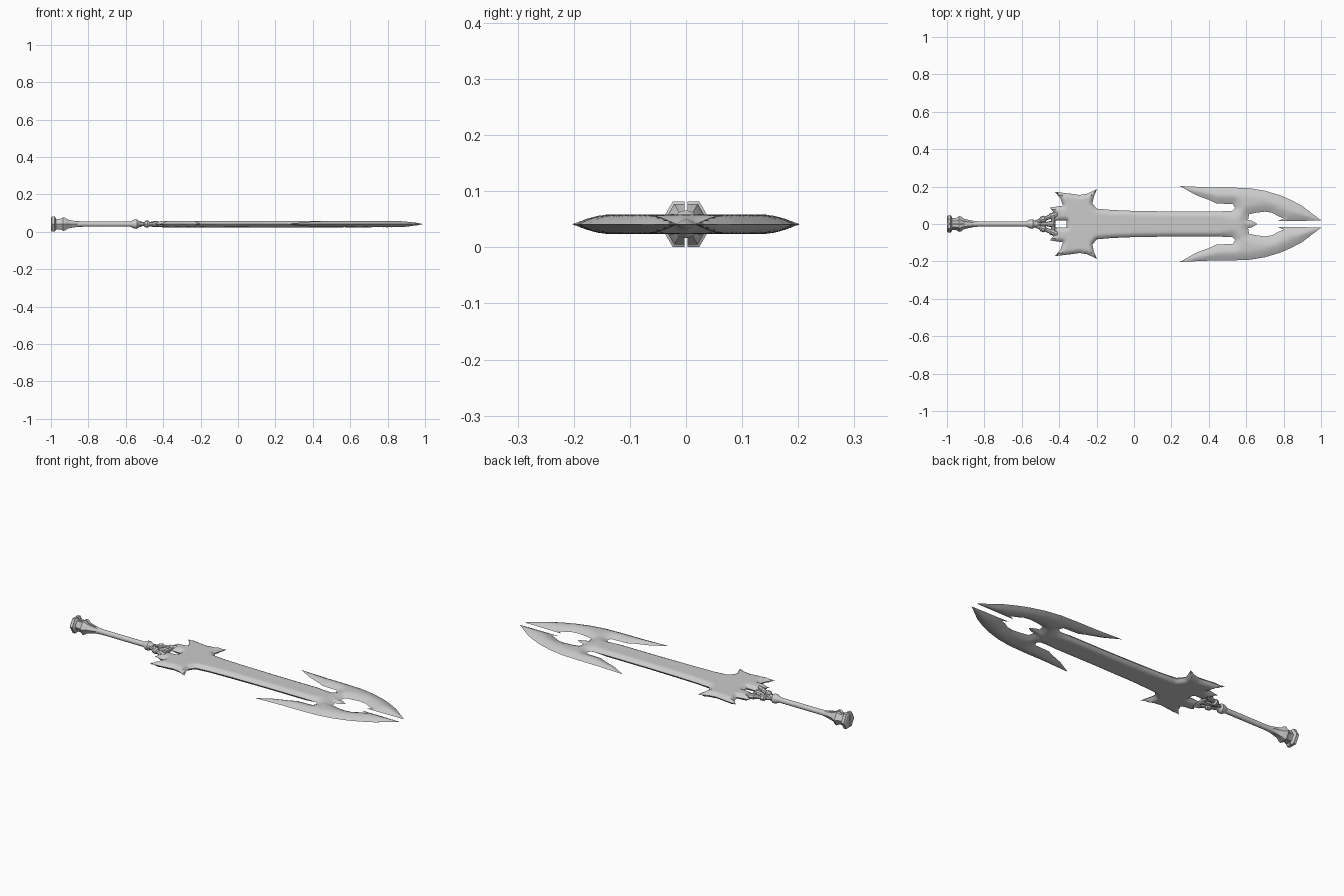
import bpy, bmesh, math
from mathutils import Vector
from mathutils.geometry import delaunay_2d_cdt, intersect_point_line

if "Cube" in bpy.data.objects:
    bpy.data.objects.remove(bpy.data.objects["Cube"])

ZC = 0.041          # height of the sword's mid plane
steel = bpy.data.materials.new("grey steel")
steel.diffuse_color = (0.6, 0.6, 0.6, 1)
steel.use_nodes = True
steel.node_tree.nodes["Principled BSDF"].inputs["Base Color"].default_value = steel.diffuse_color


def finish(name, bm, mirror=False, angle=35):
    bmesh.ops.recalc_face_normals(bm, faces=bm.faces)
    me = bpy.data.meshes.new(name)
    bm.to_mesh(me)
    bm.free()
    me.materials.append(steel)
    me.shade_smooth()
    me.set_sharp_from_angle(angle=math.radians(angle))
    ob = bpy.data.objects.new(name, me)
    bpy.context.collection.objects.link(ob)
    if mirror:
        m = ob.modifiers.new("mirror", 'MIRROR')
        m.use_axis = (False, True, False)
        m.merge_threshold = 0.0005
    return ob


def lathe(profile, sides, start=Vector((0, 0, ZC)), direction=Vector((1, 0, 0))):
    """Rings of (distance, radius) along a direction."""
    bm = bmesh.new()
    u = Vector((0, 0, 1))
    v = u.cross(direction).normalized()
    rings = []
    for d, r in profile:
        rings.append([bm.verts.new(start + direction * d
                      + (v * math.cos(a) + u * math.sin(a)) * r)
                      for a in (2 * math.pi * i / sides for i in range(sides))])
    for a, b in zip(rings, rings[1:]):
        for i in range(sides):
            j = (i + 1) % sides
            bm.faces.new((a[i], a[j], b[j], b[i]))
    bm.faces.new(rings[0])
    bm.faces.new(rings[-1])
    return bm


# Half outline of blade, split head and guard, seen from above
outline = [Vector(p) for p in (
    (-.36, 0), (.66, 0), (.63, .018), (.61, .022), (.615, .052), (.65, .06),
    (.70, .066), (.74, .06), (.77, .042), (.80, .03), (.77, .016), (.99, .018), (1, .02),
    (.96, .05), (.90, .096), (.84, .128), (.78, .154), (.70, .178), (.62, .191),
    (.52, .195), (.40, .196), (.245, .203), (.33, .155), (.41, .125), (.44, .11),
    (.53, .106), (.54, .085), (.525, .07), (.44, .067), (.2, .067), (0, .07),
    (-.12, .075), (-.20, .082), (-.222, .11), (-.215, .145), (-.198, .187),
    (-.25, .162), (-.29, .155), (-.34, .162), (-.425, .172), (-.395, .14),
    (-.38, .098), (-.45, .088), (-.42, .05), (-.425, .018), (-.36, .018))]
rim = [(a, b) for a, b in zip(outline, outline[1:] + outline[:1]) if a.y + b.y > 0]


def rim_distance(p):
    best = 9
    for a, b in rim:
        q, t = intersect_point_line(p, a, b)
        q = a.lerp(b, min(1, max(0, t)))
        best = min(best, (q - p).length)
    return best


def inside(p):
    hit = False
    for a, b in zip(outline, outline[1:] + outline[:1]):
        if (a.y > p.y) != (b.y > p.y) and p.x < a.x + (b.x - a.x) * (p.y - a.y) / (b.y - a.y):
            hit = not hit
    return hit


# Blade: fill the outline, swell it away from its cutting edges
pts = []
for a, b in zip(outline, outline[1:] + outline[:1]):
    n = max(1, math.ceil((b - a).length / 0.014))
    pts += [a.lerp(b, i / n) for i in range(n)]
count = len(pts)
step = 0.011
for i in range(int(1.5 / step)):
    for j in range(1, 19):
        p = Vector((-0.46 + (i + 0.5 * (j % 2)) * step, j * step))
        if inside(p) and rim_distance(p) > 0.004:
            pts.append(p)
res = delaunay_2d_cdt(pts, [], [list(range(count))], 1, 1e-6)
bm = bmesh.new()
layers = []
heights = []
for p in res[0]:
    d = rim_distance(p)
    k = min(1, max(0, (p.x - 0.45) / 0.1))
    if p.y > 0.1 and p.x > 0.2:
        k = 1
    width = 0.022 + 0.033 * k
    heights.append(0 if d < 1e-4 else 0.017 * math.sin(math.pi / 2 * min(1, d / width)))
top = [bm.verts.new((p.x, p.y, ZC + h)) for p, h in zip(res[0], heights)]
low = [t if h == 0 else bm.verts.new((p.x, p.y, ZC - h))
       for t, p, h in zip(top, res[0], heights)]
for f in res[2]:
    bm.faces.new([top[i] for i in f])
    if any(heights[i] for i in f):
        bm.faces.new([low[i] for i in reversed(f)])
finish("blade", bm, mirror=True, angle=40)

# Grip with collar at the fork
finish("grip", lathe([(-.99, .016), (-.85, .016), (-.83, .014), (-.57, .014)], 16))
finish("collar", lathe([(-.575, .014), (-.565, .019), (-.555, .024), (-.54, .025),
                        (-.53, .017), (-.515, .015)], 12))

# Pommel: six-sided, split down the middle by a thin slot
bm = lathe([(-1, .038), (-.995, .046), (-.98, .047), (-.972, .033), (-.95, .032),
            (-.935, .042), (-.925, .04), (-.91, .028), (-.88, .021), (-.845, .014)], 6)
cut = bmesh.ops.bisect_plane(bm, geom=bm.verts[:] + bm.edges[:] + bm.faces[:],
                             plane_co=(0, .003, 0), plane_no=(0, 1, 0), clear_inner=True)
bmesh.ops.holes_fill(bm, edges=[e for e in bm.edges if e.is_boundary], sides=0)
finish("pommel", bm, mirror=True)

# Forked arms and centre pin joining grip to guard
a, b = Vector((-.53, .008, ZC)), Vector((-.40, .058, ZC))
L = (b - a).length
finish("fork_arm", lathe([(0, .010), (.03, .011), (.038, .018), (.055, .018), (.063, .011),
                          (.085, .012), (.09, .016), (L, .014)], 8, a, (b - a).normalized()),
       mirror=True)
finish("centre_pin", lathe([(-.53, .012), (-.50, .009), (-.47, .011), (-.45, .016),
                            (-.43, .016), (-.42, .008)], 8))
finish("guard_bridge", lathe([(-.035, .011), (.035, .011)], 8, Vector((-.432, 0, ZC)),
                             Vector((0, 1, 0))))
